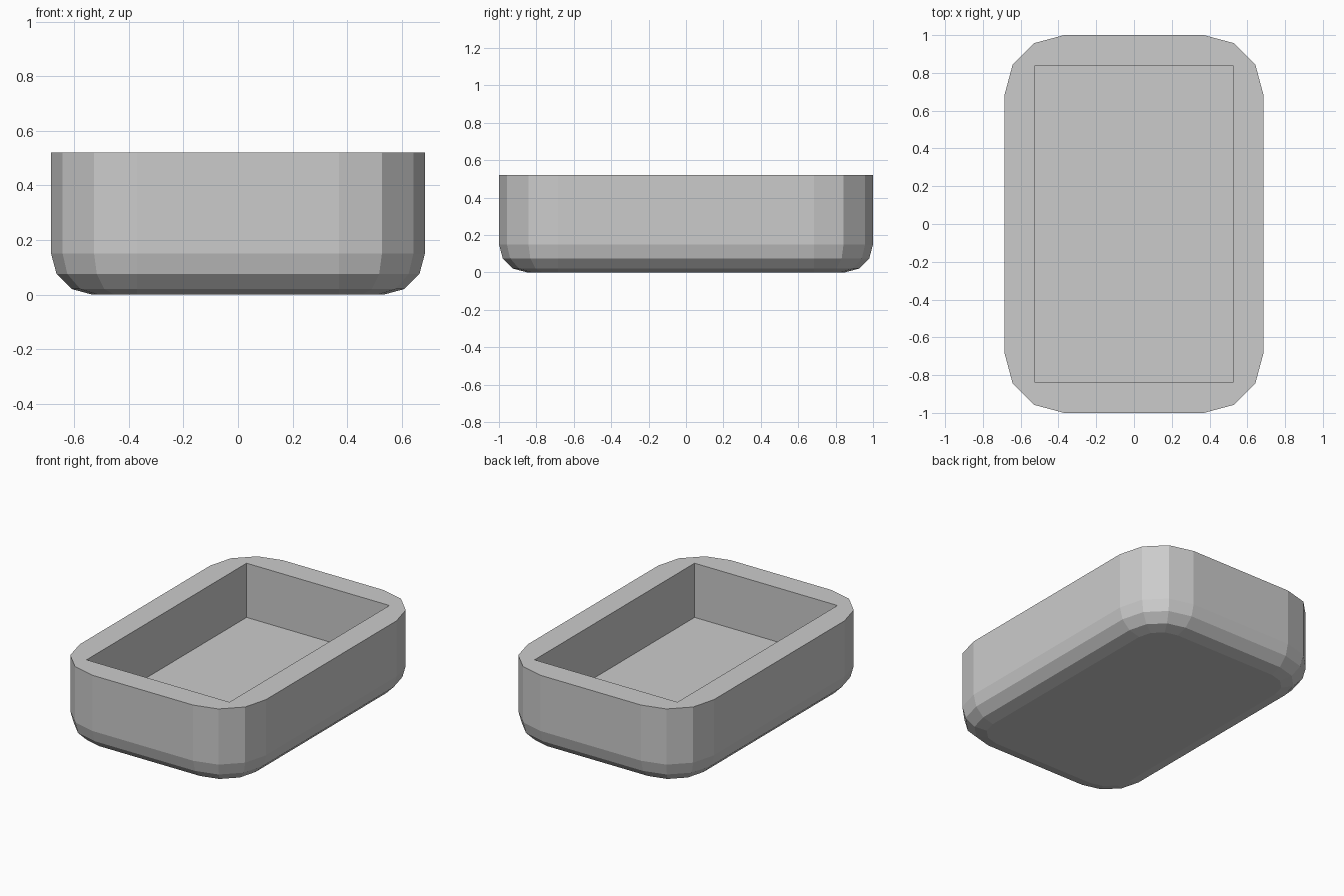
import bpy, bmesh
from math import sin, cos, pi

if "Cube" in bpy.data.objects:
    bpy.data.objects.remove(bpy.data.objects["Cube"])

HX, HY, TOP = 0.685, 1.0, 0.52      # outer half sizes and height
CORNER, FOOT, WALL = 0.315, 0.15, 0.16
SEG = 3                             # facets per rounded corner
SIGNS = [(1, 1), (-1, 1), (-1, -1), (1, -1)]

bm = bmesh.new()


def outer_ring(inset, z):
    ring = []
    r = CORNER - inset
    for i, (sx, sy) in enumerate(SIGNS):
        for k in range(SEG + 1):
            a = pi / 2 * (i + k / SEG)
            ring.append(bm.verts.new((sx * (HX - CORNER) + r * cos(a),
                                      sy * (HY - CORNER) + r * sin(a), z)))
    return ring


def inner_ring(z):
    return [bm.verts.new((sx * (HX - WALL), sy * (HY - WALL), z)) for sx, sy in SIGNS]


def skin(a, b):
    n = len(a)
    for i in range(n):
        j = (i + 1) % n
        bm.faces.new((a[i], a[j], b[j], b[i]))


# Outer shell: rounded foot, then straight walls
rings = []
for k in range(SEG + 1):
    a = pi / 2 * k / SEG
    rings.append(outer_ring(FOOT * (1 - sin(a)), FOOT * (1 - cos(a))))
rings.append(outer_ring(0, TOP))
for lower, upper in zip(rings, rings[1:]):
    skin(lower, upper)
bm.faces.new(rings[0][::-1])

# Square-cornered cavity
rim, floor = inner_ring(TOP), inner_ring(WALL)
skin(rim, floor)
bm.faces.new(floor)

# Flat rim: a corner fan and a straight strip per side
n = SEG + 1
outer = rings[-1]
for i in range(4):
    arc = outer[i * n:(i + 1) * n]
    for p, q in zip(arc, arc[1:]):
        bm.faces.new((rim[i], p, q))
    bm.faces.new((rim[i], arc[-1], outer[(i + 1) * n % len(outer)], rim[(i + 1) % 4]))

bmesh.ops.recalc_face_normals(bm, faces=bm.faces)
mesh = bpy.data.meshes.new("tray")
bm.to_mesh(mesh)
bm.free()
bpy.context.collection.objects.link(bpy.data.objects.new("tray", mesh))
